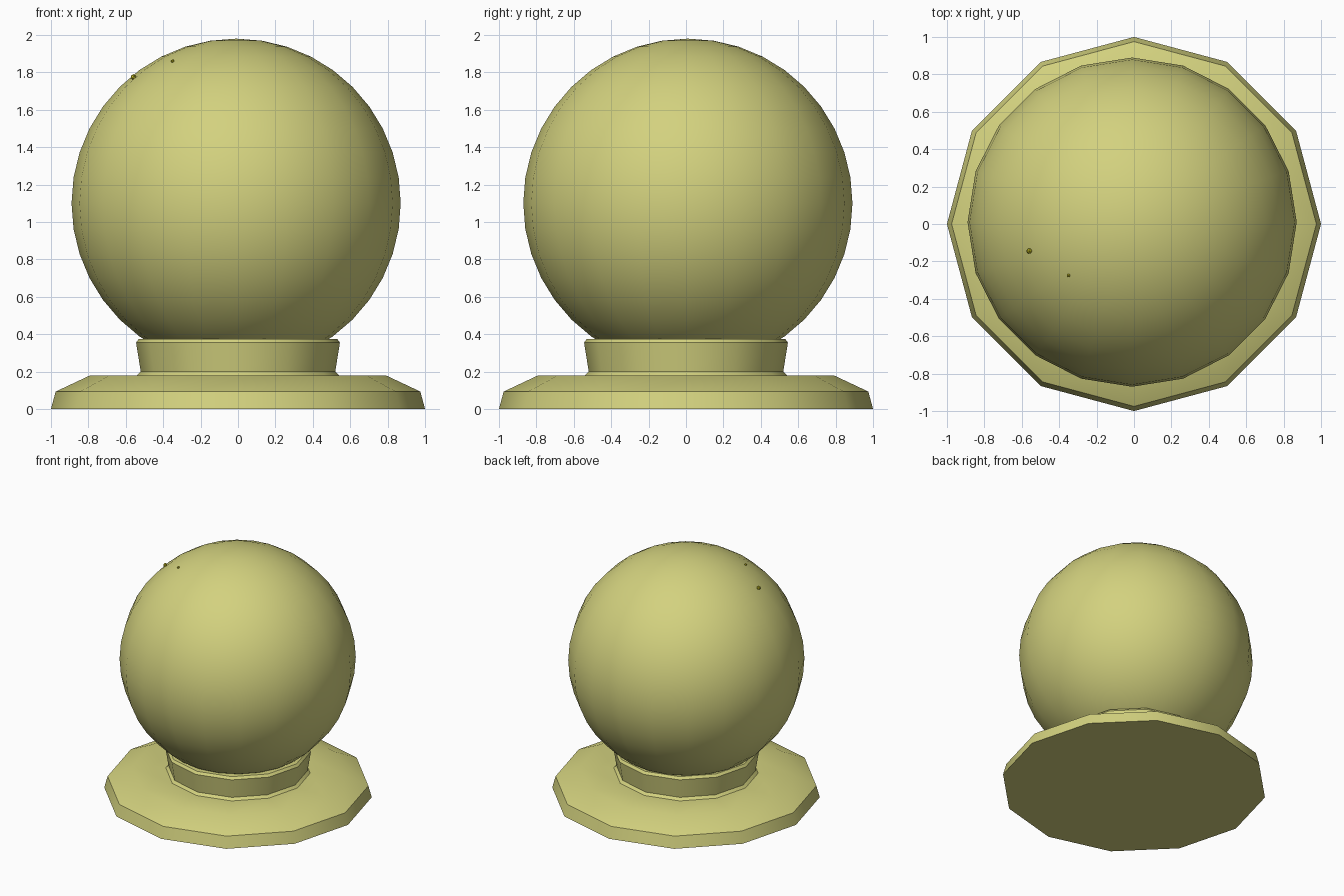
import bpy, math
from mathutils import Vector

if "Cube" in bpy.data.objects:
    bpy.data.objects.remove(bpy.data.objects["Cube"])


def material(name, rgb):
    m = bpy.data.materials.new(name)
    m.diffuse_color = (*rgb, 1)
    m.use_nodes = True
    m.node_tree.nodes["Principled BSDF"].inputs["Base Color"].default_value = m.diffuse_color
    return m


body = material("pale_olive", (0.65, 0.64, 0.21))
bright = material("yellow", (0.60, 0.55, 0.02))


def finish(ob, name, mat, angle):
    ob.name = name
    ob.data.materials.append(mat)
    bpy.ops.object.select_all(action='DESELECT')
    ob.select_set(True)
    bpy.context.view_layer.objects.active = ob
    bpy.ops.object.shade_smooth_by_angle(angle=math.radians(angle))


def lathe(name, profile, sides, mat):
    """Closed turned solid from (radius, height) pairs, bottom to top."""
    verts = [(r * math.cos(2 * math.pi * i / sides), r * math.sin(2 * math.pi * i / sides), z)
             for r, z in profile for i in range(sides)]
    faces = [(k * sides + i, k * sides + (i + 1) % sides,
              (k + 1) * sides + (i + 1) % sides, (k + 1) * sides + i)
             for k in range(len(profile) - 1) for i in range(sides)]
    faces.append(tuple(reversed(range(sides))))
    faces.append(tuple(range(len(verts) - sides, len(verts))))
    me = bpy.data.meshes.new(name)
    me.from_pydata(verts, [], faces)
    ob = bpy.data.objects.new(name, me)
    bpy.context.collection.objects.link(ob)
    finish(ob, name, mat, 35)


# Twelve-sided stand: bevelled foot, flared collar and seat for the ball
lathe("stand", [(1.0, 0), (0.975, 0.093), (0.79, 0.18), (0.54, 0.18), (0.52, 0.20),
                (0.545, 0.355), (0.53, 0.375), (0.46, 0.375)], 12, body)

# Ball, sitting very slightly off centre
centre = Vector((-0.01, 0.01, 1.10))
bpy.ops.mesh.primitive_uv_sphere_add(segments=20, ring_count=20, radius=0.88, location=centre)
finish(bpy.context.object, "ball", body, 40)

# Two tiny flecks whose tips break through the ball surface
for i, (pos, size) in enumerate([((-0.56, -0.145, 1.775), 0.016), ((-0.35, -0.275, 1.86), 0.010)]):
    bpy.ops.mesh.primitive_ico_sphere_add(subdivisions=1, radius=size, location=pos)
    finish(bpy.context.object, f"fleck_{i + 1}", bright, 20)
